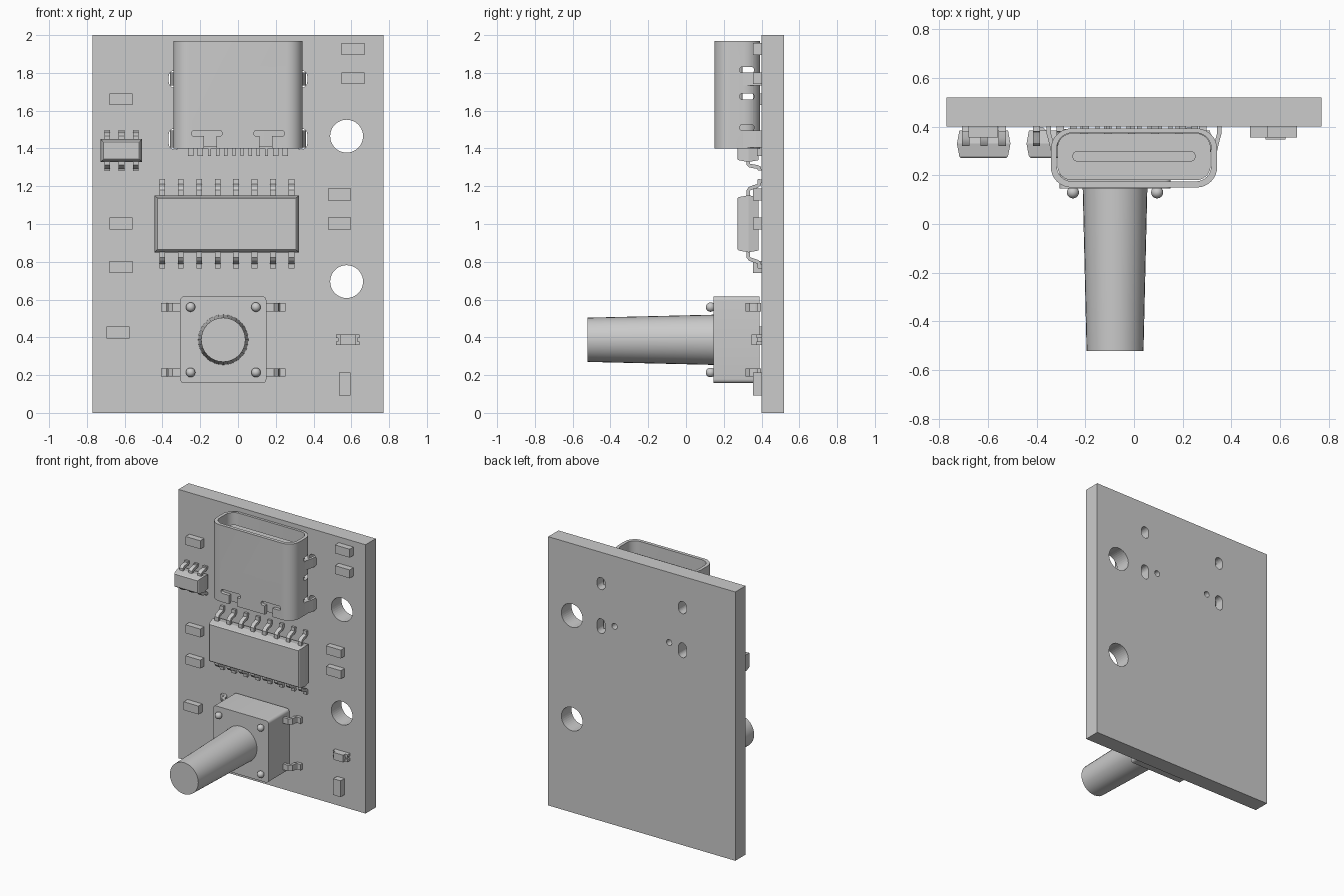
import bpy, bmesh, math
from mathutils import Vector, Matrix

if "Cube" in bpy.data.objects:
    bpy.data.objects.remove(bpy.data.objects["Cube"])

grey = bpy.data.materials.new("plain grey")
grey.use_nodes = True
COLOUR = (0.6, 0.6, 0.6, 1)
grey.diffuse_color = COLOUR
grey.node_tree.nodes["Principled BSDF"].inputs["Base Color"].default_value = COLOUR


def finish(name, bm, smooth=False):
    bmesh.ops.recalc_face_normals(bm, faces=bm.faces)
    mesh = bpy.data.meshes.new(name)
    bm.to_mesh(mesh)
    bm.free()
    mesh.materials.append(grey)
    ob = bpy.data.objects.new(name, mesh)
    bpy.context.collection.objects.link(ob)
    if smooth:
        bpy.ops.object.select_all(action='DESELECT')
        ob.select_set(True)
        bpy.context.view_layer.objects.active = ob
        bpy.ops.object.shade_smooth_by_angle(angle=math.radians(30))
    return ob


def add_box(bm, x, y, z):
    """Box from (low, high) ranges."""
    c = [(a + b) / 2 for a, b in (x, y, z)]
    s = [b - a for a, b in (x, y, z)]
    m = Matrix.Translation(c) @ Matrix.Diagonal((*s, 1))
    return bmesh.ops.create_cube(bm, size=1, matrix=m)["verts"]


def box(name, x, y, z):
    bm = bmesh.new()
    add_box(bm, x, y, z)
    return finish(name, bm)


def add_loft(bm, rings):
    """Closed solid through equal-length rings of points."""
    rows = [[bm.verts.new(p) for p in r] for r in rings]
    n = len(rows[0])
    for a, b in zip(rows, rows[1:]):
        for i in range(n):
            j = (i + 1) % n
            bm.faces.new((a[i], a[j], b[j], b[i]))
    bm.faces.new(rows[0])
    bm.faces.new(rows[-1][::-1])


def outline(u, v, r, seg=6):
    """Rounded rectangle in two dimensions."""
    pts = []
    for k, (cu, cv) in enumerate(((u[1] - r, v[1] - r), (u[0] + r, v[1] - r),
                                  (u[0] + r, v[0] + r), (u[1] - r, v[0] + r))):
        for i in range(seg + 1):
            a = math.pi / 2 * (k + i / seg)
            pts.append((cu + r * math.cos(a), cv + r * math.sin(a)))
    return pts


def add_y_prism(bm, pts, y0, y1):
    add_loft(bm, [[(p[0], y, p[1]) for p in pts] for y in (y0, y1)])


def add_strip(bm, path, width, thick, place):
    """Bent sheet-metal strip: path of (out, y), placed by place(out, across, y)."""
    path = [Vector(p) for p in path]
    rings = []
    for i, p in enumerate(path):
        d = (path[min(i + 1, len(path) - 1)] - path[max(i - 1, 0)]).normalized()
        n = Vector((-d.y, d.x)) * thick / 2
        rings.append([place(q.x, s * width / 2, q.y)
                      for q, s in ((p + n, -1), (p + n, 1), (p - n, 1), (p - n, -1))])
    add_loft(bm, rings)


def cut(ob, bm):
    cutter = finish(ob.name + "_cutter", bm)
    mod = ob.modifiers.new("cut", 'BOOLEAN')
    mod.object = cutter
    mod.solver = 'EXACT'
    cutter.hide_render = True
    bpy.context.view_layer.objects.active = ob
    bpy.ops.object.modifier_apply(modifier=mod.name)
    bpy.data.objects.remove(cutter)


# Circuit board with mounting holes, tab slots and peg holes
board = box("board", (-0.77, 0.77), (0.4, 0.52), (0, 2))
bm = bmesh.new()
for z in (1.465, 0.695):
    add_y_prism(bm, outline((0.488, 0.662), (z - 0.087, z + 0.087), 0.0869, 10), 0.3, 0.6)
for s in (-1, 1):
    for z, h in ((1.767, 0.045), (1.45, 0.055)):
        add_y_prism(bm, outline((s * 0.335 - 0.032, s * 0.335 + 0.032), (z - h, z + h), 0.0315), 0.3, 0.6)
    add_y_prism(bm, outline((s * 0.225 - 0.022, s * 0.225 + 0.022), (1.456, 1.5), 0.0219), 0.3, 0.6)
cut(board, bm)

# Socket shell: rounded tube with slots in its sides and front
bm = bmesh.new()
add_loft(bm, [[(*p, z) for p in outline((-0.342, 0.342), (0.15, 0.393), 0.085, 8)] for z in (1.4, 1.97)])
shell = finish("socket_shell", bm)
bm = bmesh.new()
add_loft(bm, [[(*p, z) for p in outline((-0.318, 0.318), (0.175, 0.375), 0.065, 8)] for z in (1.3, 2.1)])
cut(shell, bm)
bm = bmesh.new()
for z in (1.815, 1.675, 1.51):
    add_loft(bm, [[(x, *p) for p in outline((0.285, 0.36), (z - 0.017, z + 0.017), 0.015)] for x in (-0.5, 0.5)])
for s in (-1, 1):
    x = sorted((s * 0.085, s * 0.245))
    add_y_prism(bm, outline(x, (1.465, 1.495), 0.012), 0.1, 0.25)
cut(shell, bm)
bm = bmesh.new()
for s in (-1, 1):
    x = sorted((s * 0.115, s * 0.18))
    add_box(bm, x, (0.1, 0.25), (1.35, 1.48))
cut(shell, bm)
bpy.context.view_layer.objects.active = shell
shell.select_set(True)
bpy.ops.object.shade_smooth_by_angle(angle=math.radians(30))

# Socket insulator, contact tongue, mounting tabs and solder pins
bm = bmesh.new()
add_loft(bm, [[(*p, z) for p in outline((-0.315, 0.315), (0.18, 0.373), 0.06)] for z in (1.41, 1.53)])
finish("socket_insulator", bm, True)
bm = bmesh.new()
add_loft(bm, [[(*p, z) for p in outline((-0.253, 0.253), (0.257, 0.3), 0.02)] for z in (1.5, 1.92)])
finish("socket_tongue", bm, True)
bm = bmesh.new()
for s in (-1, 1):
    for z, h in ((1.767, 0.035), (1.45, 0.045)):
        add_strip(bm, [(0.33, 0.29), (0.342, 0.34), (0.35, 0.37), (0.35, 0.46)], 2 * h, 0.018,
                  lambda o, a, y: (s * o, y, z + a))
finish("socket_tabs", bm)
bm = bmesh.new()
pins = [(s * x, 0.028) for x in (0.2, 0.25) for s in (-1, 1)]
pins += [((i - 3.5) * 0.043, 0.017) for i in range(8)]
for x, w in pins:
    add_box(bm, (x - w / 2, x + w / 2), (0.375, 0.4), (1.36, 1.42))
finish("socket_pins", bm)


# Gull-wing chips: drafted body and two rows of bent leads
def chip(name, x, z, pin_xs, reach, width):
    bm = bmesh.new()
    rings = []
    for y, d in ((0.272, 0.016), (0.278, 0.01), (0.33, 0), (0.385, 0.01)):
        rings.append([(px, y, pz) for px, pz in
                      ((x[0] + d, z[0] + d), (x[1] - d, z[0] + d), (x[1] - d, z[1] - d), (x[0] + d, z[1] - d))])
    add_loft(bm, rings)
    finish(name + "_body", bm)
    path = [(-0.02, 0.33), (0.3, 0.33), (0.42, 0.338), (0.5, 0.355),
            (0.58, 0.378), (0.68, 0.388), (1, 0.39)]
    path = [(o * reach if o > 0 else o, y) for o, y in path]
    bm = bmesh.new()
    for edge, s in ((z[1], 1), (z[0], -1)):
        for px in pin_xs:
            add_strip(bm, path, width, 0.02, lambda o, a, y: (px + a, y, edge + s * o))
    finish(name + "_leads", bm, True)


chip("large_chip", (-0.442, 0.322), (0.85, 1.152), [-0.401 + i * 0.0977 for i in range(8)], 0.085, 0.03)
chip("small_chip", (-0.728, 0.0 - 0.508), (1.328, 1.45), (-0.692, -0.617, -0.542), 0.045, 0.03)

# Push button: case, rivets, long tapered plunger and leads
bx, bz = -0.078, 0.387
bm = bmesh.new()
add_y_prism(bm, outline((bx - 0.228, bx + 0.228), (bz - 0.23, bz + 0.23), 0.022), 0.145, 0.39)
finish("button_case", bm, True)
bm = bmesh.new()
m = Matrix.Translation((bx, -0.185, bz)) @ Matrix.Rotation(math.pi / 2, 4, 'X')
bmesh.ops.create_cone(bm, cap_ends=True, segments=32, radius1=0.133, radius2=0.117, depth=0.675, matrix=m)
finish("button_plunger", bm, True)
bm = bmesh.new()
leads = bmesh.new()
for sx in (-1, 1):
    for sz in (-1, 1):
        m = Matrix.Translation((bx + sx * 0.173, 0.13, bz + sz * 0.173))
        bmesh.ops.create_uvsphere(bm, u_segments=16, v_segments=10, radius=0.025, matrix=m)
        add_strip(leads, [(0.2, 0.327), (0.268, 0.327), (0.282, 0.339), (0.286, 0.372), (0.298, 0.386), (0.33, 0.386)],
                  0.044, 0.022, lambda o, a, y: (bx + sx * o, y, bz + sz * 0.173 + a))
finish("button_rivets", bm, True)
finish("button_leads", leads)

# Small surface-mount parts
spots = [(-0.62, 1.66), (-0.62, 1.003), (-0.62, 0.772), (-0.635, 0.426), (0.61, 1.926),
         (0.61, 1.772), (0.537, 1.156), (0.537, 1.003)]
for i, (x, z) in enumerate(spots):
    box(f"resistor_{i + 1}", (x - 0.061, x + 0.061), (0.355, 0.4), (z - 0.031, z + 0.031))
box("upright_resistor", (0.535, 0.596), (0.355, 0.4), (0.093, 0.214))

# Indicator lamp with end contacts
box("lamp_lens", (0.541, 0.622), (0.348, 0.39), (0.36, 0.414))
box("lamp_base", (0.53, 0.633), (0.378, 0.4), (0.36, 0.414))
bm = bmesh.new()
for x in ((0.52, 0.545), (0.618, 0.643)):
    for z in ((0.36, 0.378), (0.396, 0.414)):
        add_box(bm, x, (0.372, 0.4), z)
finish("lamp_contacts", bm)
